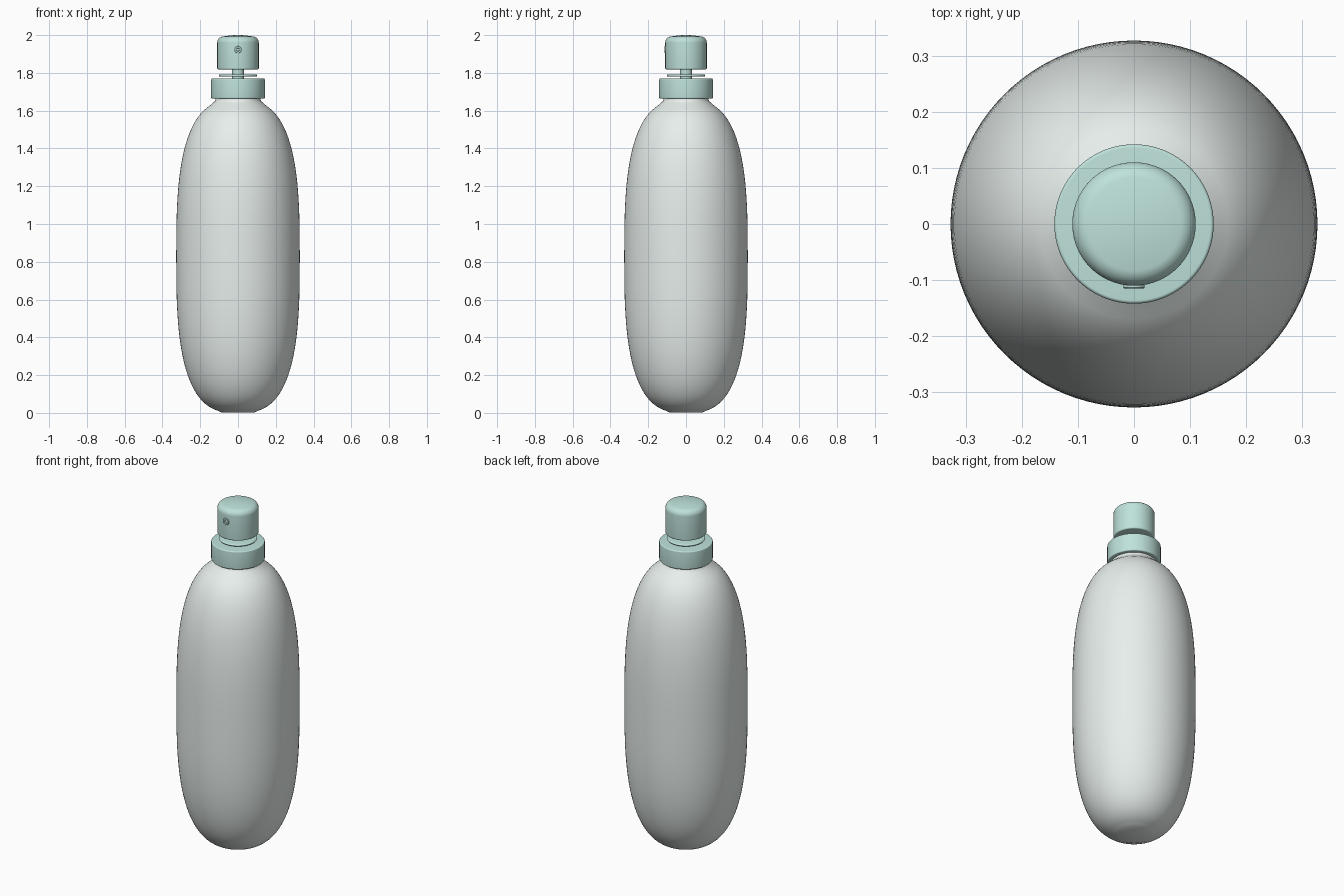
import bpy, bmesh, math
from mathutils import Matrix, Vector

if "Cube" in bpy.data.objects:
    bpy.data.objects.remove(bpy.data.objects["Cube"])


def material(name, rgb):
    m = bpy.data.materials.new(name)
    m.diffuse_color = (*rgb, 1)
    m.use_nodes = True
    m.node_tree.nodes["Principled BSDF"].inputs["Base Color"].default_value = m.diffuse_color
    return m


frost = material("frosted_body", (0.80, 0.86, 0.84))
teal = material("teal_plastic", (0.52, 0.76, 0.71))


def lathe(name, profile, mat, segs=96, matrix=Matrix.Identity(4), angle=35):
    """Revolve (radius, height) points about z; radius 0 makes a pole."""
    bm = bmesh.new()
    rings = []
    for r, z in profile:
        count = 1 if r < 1e-6 else segs
        rings.append([bm.verts.new(matrix @ Vector((
            r * math.cos(2 * math.pi * i / segs),
            r * math.sin(2 * math.pi * i / segs), z))) for i in range(count)])
    for a, b in zip(rings, rings[1:]):
        for i in range(segs):
            j = (i + 1) % segs
            quad = [a[i % len(a)], a[j % len(a)], b[j % len(b)], b[i % len(b)]]
            bm.faces.new(list(dict.fromkeys(quad)))
    bmesh.ops.recalc_face_normals(bm, faces=bm.faces)
    me = bpy.data.meshes.new(name)
    bm.to_mesh(me)
    bm.free()
    ob = bpy.data.objects.new(name, me)
    bpy.context.collection.objects.link(ob)
    me.materials.append(mat)
    bpy.ops.object.select_all(action='DESELECT')
    ob.select_set(True)
    bpy.context.view_layer.objects.active = ob
    bpy.ops.object.shade_smooth_by_angle(angle=math.radians(angle))
    return ob


def arc(r, z, rad, start, end, steps=6):
    """Rounded profile corner centred on (r, z), angles in degrees."""
    angles = [math.radians(start + (end - start) * k / steps) for k in range(steps + 1)]
    return [(r + rad * math.cos(a), z + rad * math.sin(a)) for a in angles]


# Bottle: superellipse side profile, flat base, short neck
R, H, N = 0.327, 0.828, 2.9
body = [(0, 0.002)]
for k in range(65):
    a = math.pi * (k / 64 - 0.5)
    r = R * abs(math.cos(a)) ** (2 / N)
    z = H + math.copysign(H * abs(math.sin(a)) ** (2 / N), a)
    if r > 0.08 and (z < H or r > 0.145):
        body.append((r, z))
body[1] = (body[1][0], 0.002)
body += [(0.133, 1.641), (0.124, 1.648), (0.12, 1.658), (0.12, 1.70), (0, 1.70)]
lathe("bottle", body, frost)

# Collar clamped over the neck
lathe("collar", [(0, 1.664)] + arc(0.136, 1.670, 0.006, -90, 0)
      + arc(0.136, 1.764, 0.006, 0, 90) + [(0, 1.77)], teal)

# Thin washer and stem between collar and spray head
lathe("stem_washer", [(0, 1.780)] + arc(0.096, 1.786, 0.006, -90, 90) + [(0, 1.792)], teal)
lathe("pump_stem", [(0, 1.765), (0.032, 1.765), (0.032, 1.83), (0, 1.83)], teal, 48)

# Spray head with rounded, softly domed top
lathe("spray_head", [(0, 1.818)] + arc(0.103, 1.825, 0.007, -90, 0)
      + arc(0.077, 1.960, 0.033, 0, 80, 10) + [(0.05, 1.997), (0.025, 1.9995), (0, 2.0)], teal)

# Nozzle on the front, with a recessed spray hole
to_front = Matrix.Translation((0, 0, 1.923)) @ Matrix.Rotation(math.pi / 2, 4, 'X')
lathe("nozzle", [(0, 0.095), (0.019, 0.095), (0.019, 0.113), (0.017, 0.115),
                 (0.009, 0.115), (0.007, 0.111), (0, 0.111)], teal, 32, to_front)
